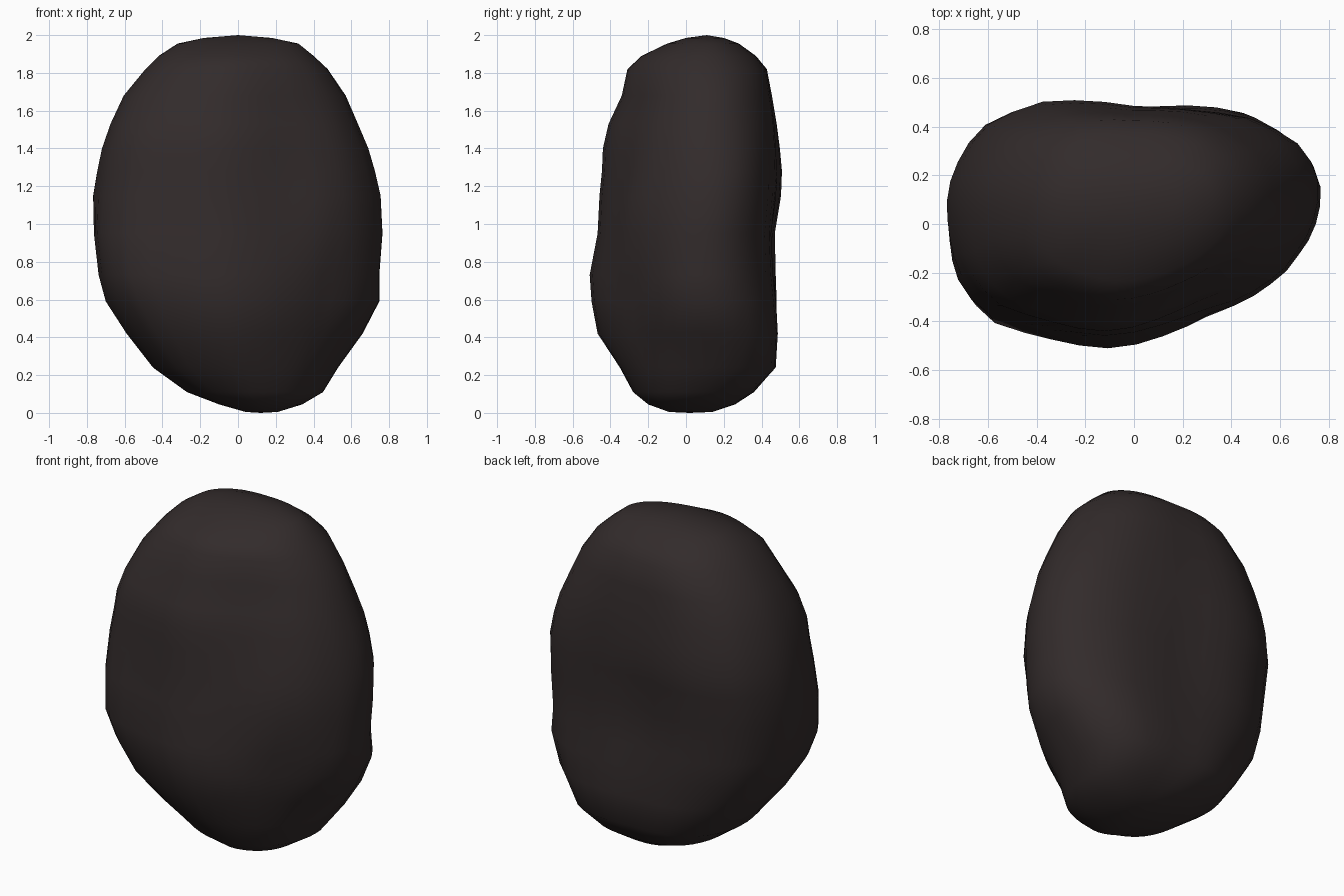
import bpy, bmesh, math

if "Cube" in bpy.data.objects:
    bpy.data.objects.remove(bpy.data.objects["Cube"])

# Silhouette by height: z, left x, right x, front y, back y
LEVELS = [
    (0.005, 0.04, 0.21, -0.09, 0.14), (0.045, -0.10, 0.34, -0.20, 0.26),
    (0.11, -0.27, 0.45, -0.28, 0.36), (0.24, -0.45, 0.53, -0.35, 0.475),
    (0.42, -0.59, 0.66, -0.468, 0.486), (0.59, -0.70, 0.748, -0.50, 0.48),
    (0.73, -0.738, 0.748, -0.51, 0.475), (0.95, -0.763, 0.765, -0.468, 0.47),
    (1.15, -0.767, 0.755, -0.458, 0.503), (1.28, -0.745, 0.725, -0.445, 0.508),
    (1.40, -0.72, 0.69, -0.44, 0.497), (1.53, -0.675, 0.635, -0.41, 0.48),
    (1.68, -0.605, 0.57, -0.34, 0.455), (1.82, -0.49, 0.475, -0.31, 0.428),
    (1.89, -0.42, 0.40, -0.235, 0.37), (1.955, -0.32, 0.32, -0.10, 0.28),
    (1.985, -0.18, 0.18, 0.00, 0.20),
]

# Outline seen from above, counter-clockwise from the right tip
OUTLINE = [
    (0.765, 0.13), (0.74, 0.24), (0.68, 0.34), (0.58, 0.41), (0.46, 0.47),
    (0.2, 0.49), (0.0, 0.485), (-0.2, 0.51), (-0.4, 0.505), (-0.6, 0.43),
    (-0.70, 0.31), (-0.75, 0.18), (-0.767, 0.05), (-0.74, -0.14),
    (-0.69, -0.28), (-0.57, -0.395), (-0.36, -0.455), (-0.16, -0.505),
    (0.02, -0.485), (0.22, -0.43), (0.44, -0.355), (0.6, -0.225), (0.72, -0.04),
]

# Corner bulges and cuts: direction, spread (degrees), z, z spread, amount
CORNERS = [
    (-45, 28, 0.58, 0.25, -0.15), (-55, 28, 1.60, 0.28, -0.10),
    (45, 28, 0.27, 0.20, 0.10), (45, 25, 1.68, 0.15, -0.03),
    (220, 25, 0.85, 0.20, 0.05), (215, 25, 1.45, 0.20, 0.01),
    (65, 25, 1.25, 0.20, -0.05), (122, 25, 0.45, 0.22, -0.05),
]

# Shallow hollows: x, z, side (-1 front, 1 back), radius, depth
HOLLOWS = [(0.32, 1.28, -1, 0.22, 0.03), (0.25, 0.85, -1, 0.2, 0.015),
           (0.0, 0.9, 1, 0.2, 0.012)]
SEGMENTS = 40


def radius_at(angle):
    """Radius of the unit-scaled outline in one direction."""
    d = (math.cos(angle), math.sin(angle))
    pts = [(x / 0.766, y / 0.51) for x, y in OUTLINE]
    for a, b in zip(pts, pts[1:] + pts[:1]):
        ex, ey = b[0] - a[0], b[1] - a[1]
        den = d[0] * ey - d[1] * ex
        if abs(den) < 1e-9:
            continue
        t = (a[0] * ey - a[1] * ex) / den
        s = (a[0] * d[1] - a[1] * d[0]) / den
        if t > 0 and -1e-6 <= s <= 1 + 1e-6:
            return t
    return 1.0


def corner_factor(angle, z):
    """Scale of the outline from the corner bulges and cuts."""
    f = 1.0
    for deg, spread, cz, sz, amount in CORNERS:
        off = (math.degrees(angle) - deg + 180) % 360 - 180
        f += amount * math.exp(-(off / spread) ** 2 - ((z - cz) / sz) ** 2)
    return f


def fit(values, low, high):
    a, b = min(values), max(values)
    return [low + (v - a) / (b - a) * (high - low) for v in values]


# Boulder body: stacked rings, rounder towards the two ends
bm = bmesh.new()
angles = [math.tau * i / SEGMENTS for i in range(SEGMENTS)]
radii = [radius_at(a) for a in angles]
rings = []
for z, x0, x1, y0, y1 in LEVELS:
    blend = 0.14 + 0.6 * abs(z - 1) ** 3
    r = [(q * (1 - blend) + blend) * corner_factor(a, z) for q, a in zip(radii, angles)]
    xs = fit([q * math.cos(a) for q, a in zip(r, angles)], x0, x1)
    ys = fit([q * math.sin(a) for q, a in zip(r, angles)], y0, y1)
    for i, a in enumerate(angles):
        for hx, hz, side, rad, depth in HOLLOWS:
            if side * math.sin(a) > 0.2:
                ys[i] -= side * depth * math.exp(-((xs[i] - hx) ** 2 + (z - hz) ** 2) / rad ** 2)
    ys = fit(ys, y0, y1)
    rings.append([bm.verts.new((x, y, z)) for x, y in zip(xs, ys)])

for low, high in zip(rings, rings[1:]):
    for i in range(SEGMENTS):
        j = (i + 1) % SEGMENTS
        bm.faces.new((low[i], low[j], high[j], high[i]))

# Closed top and underside
top = bm.verts.new((0, 0.11, 2.0))
bottom = bm.verts.new((0.12, 0.02, 0.0))
for i in range(SEGMENTS):
    j = (i + 1) % SEGMENTS
    bm.faces.new((rings[-1][i], rings[-1][j], top))
    bm.faces.new((rings[0][j], rings[0][i], bottom))
bmesh.ops.recalc_face_normals(bm, faces=bm.faces[:])
for f in bm.faces:
    f.smooth = True

mesh = bpy.data.meshes.new("boulder")
bm.to_mesh(mesh)
bm.free()
boulder = bpy.data.objects.new("boulder", mesh)
bpy.context.collection.objects.link(boulder)

stone = bpy.data.materials.new("dark brown stone")
stone.diffuse_color = (0.032, 0.024, 0.024, 1)
stone.use_nodes = True
stone.node_tree.nodes["Principled BSDF"].inputs["Base Color"].default_value = stone.diffuse_color
mesh.materials.append(stone)
